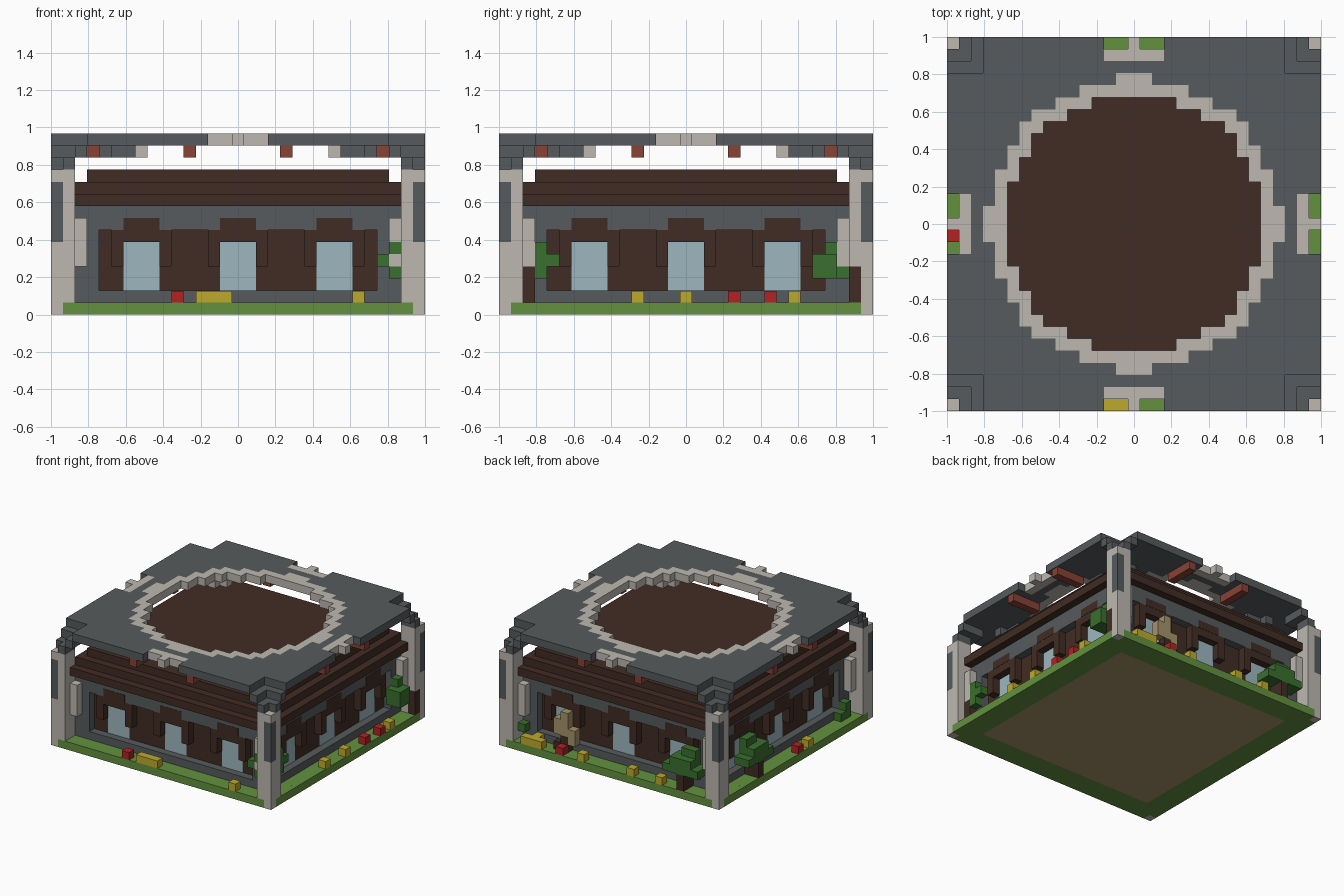
import bpy, bmesh
from mathutils import Matrix, Vector

if "Cube" in bpy.data.objects:
    bpy.data.objects.remove(bpy.data.objects["Cube"])

U = 2 / 31  # one block


def material(name, r, g, b):
    lin = [((c / 255 + 0.055) / 1.055) ** 2.4 for c in (r, g, b)] + [1]
    m = bpy.data.materials.new(name)
    m.use_nodes = True
    m.diffuse_color = lin
    m.node_tree.nodes["Principled BSDF"].inputs["Base Color"].default_value = lin
    return m


stone = material("pale stone", 189, 184, 176)
slate = material("dark grey stone", 86, 91, 93)
wood = material("dark brown wood", 65, 44, 35)
grass = material("grass green", 99, 145, 63)
leaf = material("leaf green", 58, 112, 46)
red = material("flower red", 178, 34, 36)
yellow = material("flower yellow", 190, 170, 45)
glass = material("pale blue glass", 158, 183, 191)
brick = material("brick red", 136, 66, 54)
sand = material("sand", 165, 148, 105)


def build(name, mat, boxes):
    """Join boxes (x0, x1, y0, y1, z0, z1), measured in blocks, into one object."""
    bm = bmesh.new()
    for x0, x1, y0, y1, z0, z1 in boxes:
        size = Vector((x1 - x0, y1 - y0, z1 - z0)) * U
        mid = Vector((x0 + x1, y0 + y1, z0 + z1)) * U / 2
        bmesh.ops.create_cube(bm, size=1, matrix=Matrix.Translation(mid) @ Matrix.Diagonal(size.to_4d()))
    mesh = bpy.data.meshes.new(name)
    bm.to_mesh(mesh)
    bm.free()
    mesh.materials.append(mat)
    ob = bpy.data.objects.new(name, mesh)
    bpy.context.collection.objects.link(ob)


def around(boxes):
    """Repeat boxes made for the front on all four sides."""
    out = []
    for x0, x1, y0, y1, z0, z1 in boxes:
        for _ in range(4):
            out.append((x0, x1, y0, y1, z0, z1))
            x0, x1, y0, y1 = -y1, -y0, x0, x1
    return out


def cell(i, j, z0, z1):
    return (i - .5, i + .5, j - .5, j + .5, z0, z1)


def slab(inside, z0, z1):
    """Fill the blocks of a level chosen by a rule, merged into row runs."""
    boxes = []
    for j in range(-15, 16):
        start = None
        for i in range(-15, 17):
            full = i < 16 and inside(i, j)
            if full and start is None:
                start = i
            if not full and start is not None:
                boxes.append((start - .5, i - .5, j - .5, j + .5, z0, z1))
                start = None
    return boxes


def corners(i, j, z0, z1):
    return [cell(a * sx, b * sy, z0, z1) for a, b in {(i, j), (j, i)}
            for sx in (-1, 1) for sy in (-1, 1)]


def square(h, z0, z1):
    return (-h, h, -h, h, z0, z1)


# Ground
build("lawn", grass, slab(lambda i, j: 12 < max(abs(i), abs(j)) and min(abs(i), abs(j)) < 15, 0, 1))
build("ground_core", sand, [square(12.5, 0, 1)])

# Walls: recessed timber core in a stone frame
build("timber_walls", wood, [square(12.5, 1, 9)])
build("wall_frame", slate, [square(13.5, 1, 2), square(13.5, 7, 9)]
      + around([(11.5, 13.5, -13.5, -11.5, 2, 7)]))

# Windows with stepped hoods
panes, hoods = [], []
for c in (-8, 0, 8):
    panes.append((c - 1.5, c + 1.5, -12.55, -12.4, 2, 6))
    hoods += [(c - 2.5, c + 2.5, -13.5, -12.4, 6, 7),
              (c - 1.5, c + 1.5, -13.53, -12.4, 7, 8)]
    hoods += [(c + s - .5, c + s + .5, -13.5, -12.4, 4, 6) for s in (-2, 2)]
build("window_panes", glass, around(panes))
build("window_hoods", wood, around(hoods))

# Stepped timber roof
build("roof", wood, [(-13.5, 13.5, -14.5, 14.5, 9, 10), (-14.5, 14.5, -13.5, 13.5, 9, 10),
                     square(13.5, 10, 11), square(12.5, 11, 12)])

# Corner pillars with dark inlays; one foot gives way to a tree trunk
feet = [b for b in corners(14, 15, 1, 4) if b != cell(15, 14, 1, 4)]
build("pillars", stone, feet + corners(14, 15, 4, 12) + corners(14, 14, 1, 12)
      + corners(15, 15, 0, 6) + corners(15, 15, 11, 12) + corners(13, 14, 4, 8))
build("pillar_inlays", slate, corners(15, 15, 6, 11))

# Brackets stepping out from pillars to canopy
build("brackets", slate, corners(14, 14, 12, 13) + corners(14, 15, 12, 13)
      + corners(13, 13, 13, 14) + corners(13, 14, 13, 14) + corners(13, 15, 13, 14))


# Canopy with round opening
def notch(i, j):
    a, b = sorted((abs(i), abs(j)))
    return a <= 2 and b >= 14


build("canopy", slate, slab(lambda i, j: i * i + j * j > 145 and min(abs(i), abs(j)) < 13
                            and not notch(i, j), 14, 15))
build("opening_rim", stone, slab(lambda i, j: 114 < i * i + j * j <= 145, 14, 15)
      + corners(8, 9, 13, 14))
build("canopy_notches", stone, around([(-2.5, 2.5, -14.5, -13.5, 14, 15), cell(0, -15, 14, 15)]))
build("canopy_ribs", slate, corners(10, 10, 13, 14) + corners(11, 11, 13, 14) + corners(9, 10, 13, 14))
build("canopy_beams", brick, around([(s - .5, s + .5, -15.4, -11.5, 13, 14) for s in (-4, 4)]))

# Flowers along the lawn edge
build("red_flowers", red, [cell(i, j, 1, 1.95) for i, j in
                           ((-5, -15), (15, 4), (15, 7), (7, 15), (-15, -1))])
build("yellow_flowers", yellow, [cell(i, j, 1, 1.95) for i, j in
      ((-3, -15), (-2, -15), (-1, -15), (10, -15), (15, -4), (15, 0), (15, 9),
       (4, 15), (-3, 15), (-7, 15), (10, 15), (11, 15), (12, 15), (11, 14), (-15, -3))])

# Shrubs and small trees
build("trunks", wood, [cell(14, -13, 1, 4), cell(15, 14, 1, 4), cell(-10, 14, 1, 4),
                       cell(-10, 15, 1, 3), cell(-14, 7, 1, 4), cell(-15, 7, 1, 3),
                       cell(7, 14, 1, 3), cell(8, 14, 1, 2)])
build("foliage", leaf, [
    cell(14, -12, 3, 6), cell(14, -11, 4, 5),
    cell(13, -14, 3, 4), cell(13, -14.1, 5, 6), cell(12, -14, 4, 5),
    (13.5, 15.5, 10.5, 12.5, 3, 5), cell(14, 13, 3, 4), cell(14, 12, 5, 6),
    (-12.5, -7.5, 13.5, 15.5, 3, 4), (-11.5, -8.5, 13.5, 15.5, 4, 5), (-11.5, -9.5, 13.5, 14.5, 5, 6),
    (-15.5, -13.5, 4.5, 9.5, 3, 4), (-15.5, -13.5, 5.5, 8.5, 4, 5), (-14.5, -13.5, 6.5, 8.5, 5, 6),
    cell(-14, -12, 1, 3), cell(-14, -11, 1, 2), cell(13, 14, 2, 3)])
build("dry_shrub", sand, [(6.5, 8.5, 13.5, 14.5, 3, 5), cell(7, 14, 5, 6), cell(6, 14, 2, 4)])
